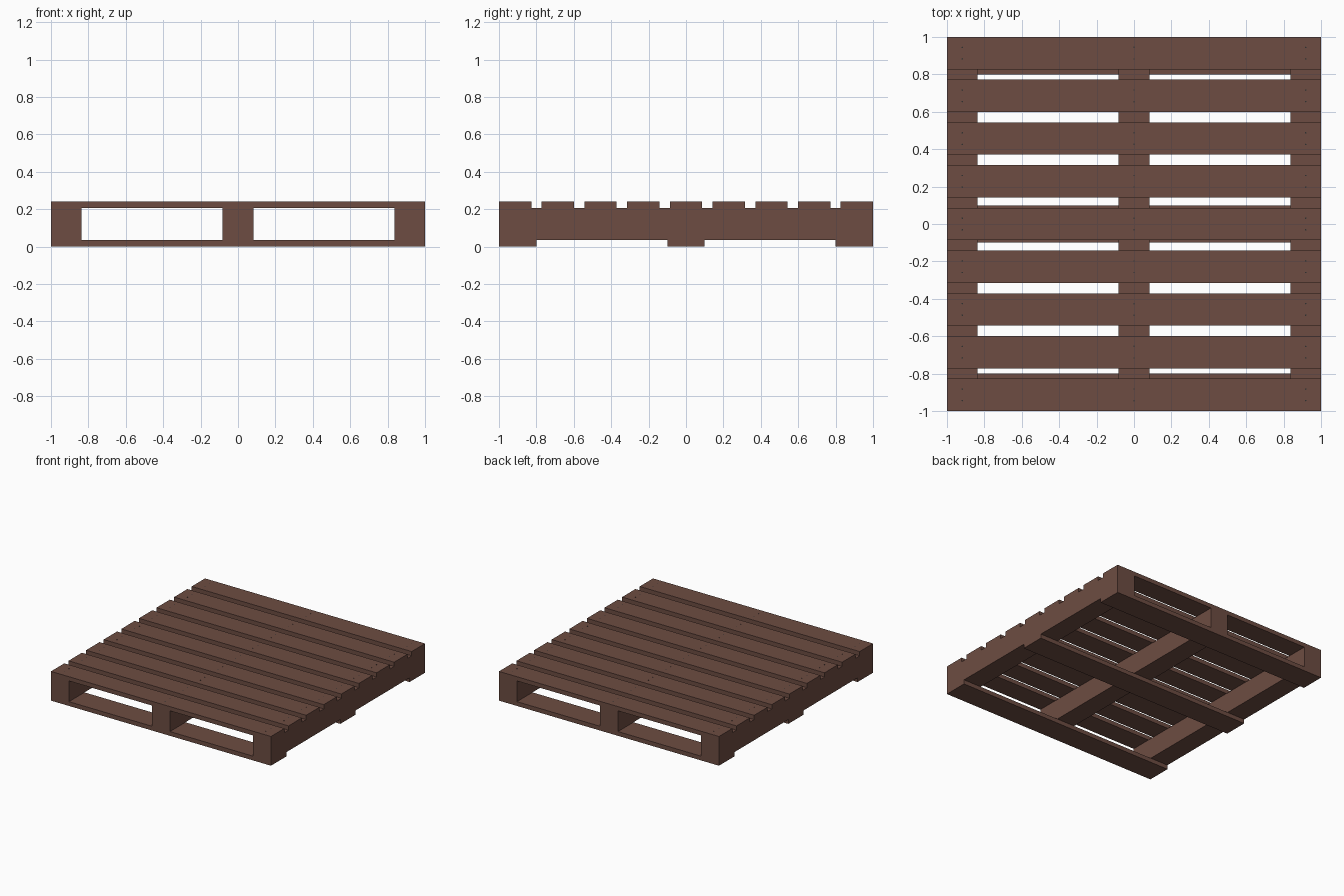
import bpy
import bmesh
from mathutils import Matrix, Vector

cube = bpy.data.objects.get("Cube")
if cube:
    bpy.data.objects.remove(cube, do_unlink=True)


def make_material(name, rgb):
    mat = bpy.data.materials.new(name)
    mat.use_nodes = True
    color = (*rgb, 1)
    mat.diffuse_color = color
    mat.node_tree.nodes["Principled BSDF"].inputs["Base Color"].default_value = color
    return mat


wood = make_material("brown wood", (0.153, 0.073, 0.054))
steel = make_material("dark nail", (0.03, 0.03, 0.03))


def finish(name, bm, mat):
    mesh = bpy.data.meshes.new(name)
    bm.to_mesh(mesh)
    bm.free()
    mesh.materials.append(mat)
    obj = bpy.data.objects.new(name, mesh)
    bpy.context.collection.objects.link(obj)
    return obj


def board(name, center, size):
    bm = bmesh.new()
    bmesh.ops.create_cube(bm, size=1, matrix=Matrix.Translation(center) @ Matrix.Diagonal((*size, 1)))
    return finish(name, bm, wood)


LENGTH = 2.0
HEIGHT = 0.24
THICK = 0.035        # deck board thickness
BEAM_WIDTH = 0.164
SLAT_WIDTH = 0.173
SKID_WIDTH = 0.2
SLATS = 9

# Three beams running front to back
beam_offset = (LENGTH - BEAM_WIDTH) / 2
for side, label in ((-1, "right"), (0, "middle"), (1, "left")):
    board(label + "_beam", (side * beam_offset, 0, HEIGHT / 2),
          (BEAM_WIDTH, LENGTH, HEIGHT - 2 * THICK))

# Three bottom boards running across
skid_offset = (LENGTH - SKID_WIDTH) / 2
for side, label in ((-1, "front"), (0, "middle"), (1, "back")):
    board(label + "_bottom_board", (0, side * skid_offset, THICK / 2),
          (LENGTH, SKID_WIDTH, THICK))

# Evenly spaced top slats
pitch = (LENGTH - SLAT_WIDTH) / (SLATS - 1)
slat_centers = [(i - (SLATS - 1) / 2) * pitch for i in range(SLATS)]
for i, y in enumerate(slat_centers):
    board(f"top_slat_{i + 1}", (0, y, HEIGHT - THICK / 2), (LENGTH, SLAT_WIDTH, THICK))

# Pairs of nail heads where each slat crosses a beam
bm = bmesh.new()
for y in slat_centers:
    for side in (-1, 0, 1):
        for dy in (-0.031, 0.031):
            spot = Vector((side * beam_offset, y + dy, HEIGHT))
            bmesh.ops.create_cone(bm, cap_ends=True, segments=8, radius1=0.004,
                                  radius2=0.004, depth=0.002,
                                  matrix=Matrix.Translation(spot))
finish("nail_heads", bm, steel)
